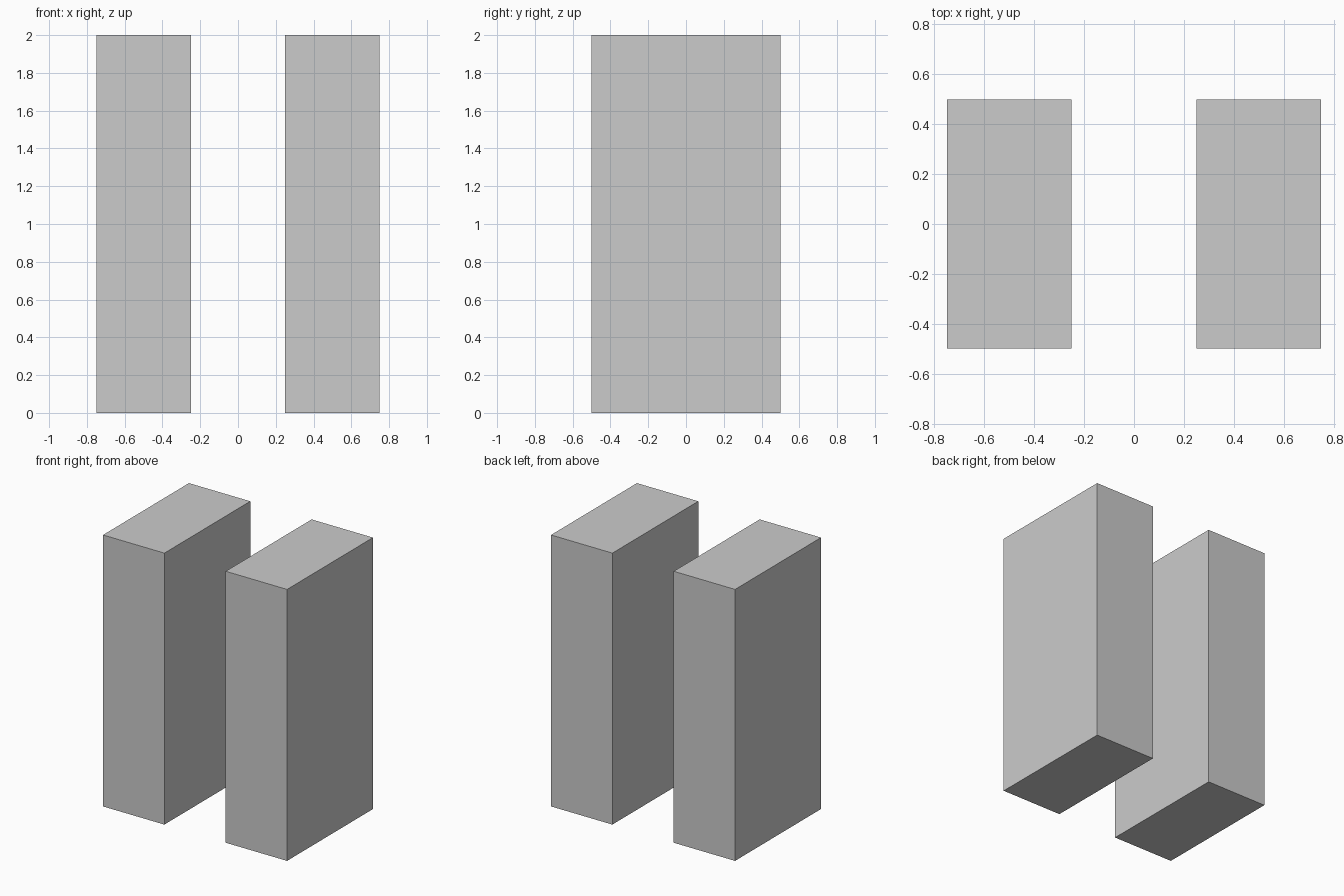
import bpy
import bmesh
from mathutils import Matrix

if "Cube" in bpy.data.objects:
    bpy.data.objects.remove(bpy.data.objects["Cube"])


def box(name, centre, size):
    bm = bmesh.new()
    bmesh.ops.create_cube(bm, size=1.0, matrix=Matrix.Translation(centre) @ Matrix.Diagonal((*size, 1.0)))
    mesh = bpy.data.meshes.new(name)
    bm.to_mesh(mesh)
    bm.free()
    obj = bpy.data.objects.new(name, mesh)
    bpy.context.collection.objects.link(obj)
    return obj


# Two identical upright slabs, mirrored about x = 0
for name, side in (("left_slab", -1), ("right_slab", 1)):
    box(name, (side * 0.5, 0, 1.0), (0.5, 1.0, 2.0))
